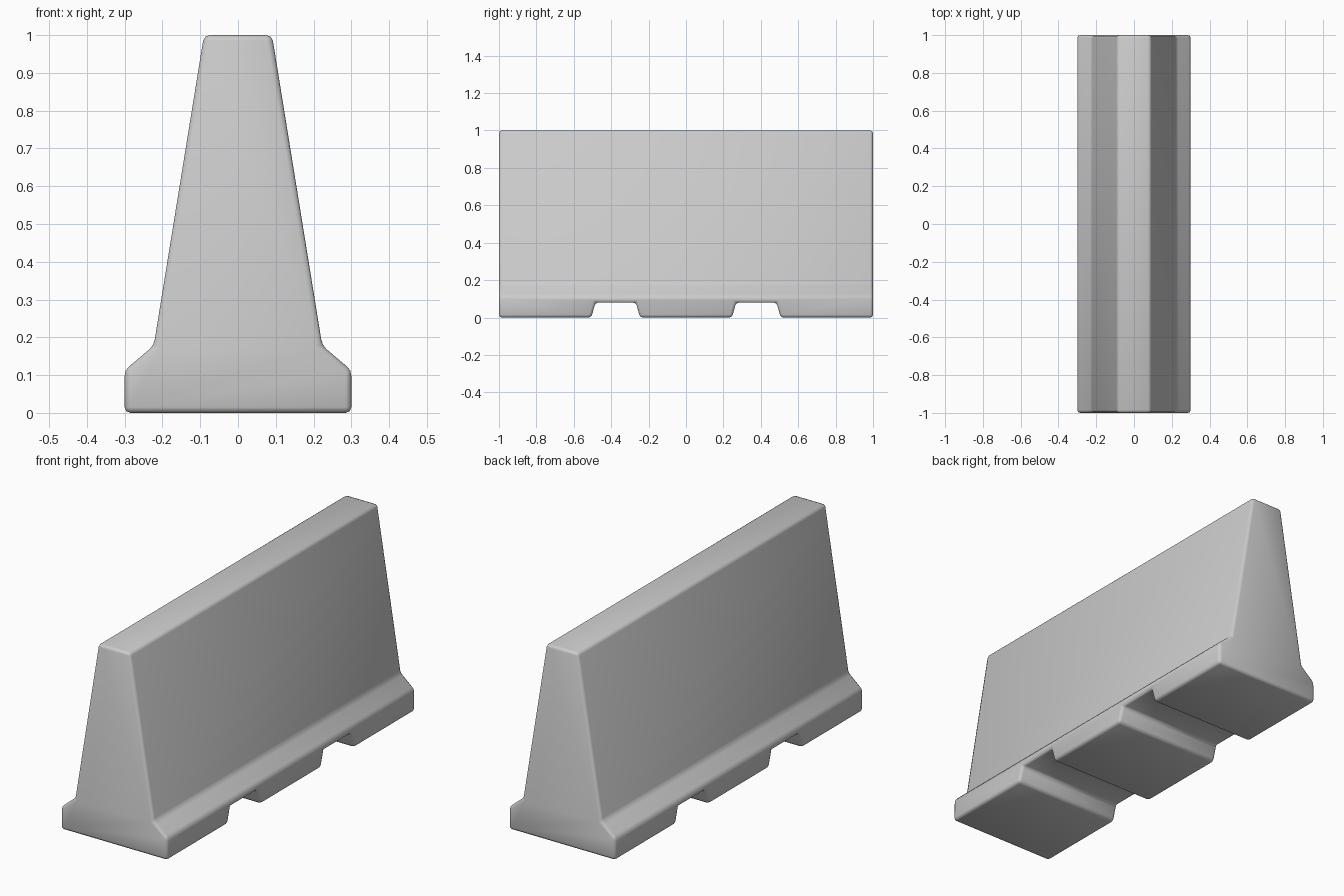
import bpy, bmesh
from mathutils import Vector

if "Cube" in bpy.data.objects:
    bpy.data.objects.remove(bpy.data.objects["Cube"])


def prism(name, points, direction):
    """Extrude a closed outline along a direction into a smooth-shaded solid."""
    bm = bmesh.new()
    face = bm.faces.new([bm.verts.new(p) for p in points])
    ext = bmesh.ops.extrude_face_region(bm, geom=[face])
    verts = [g for g in ext["geom"] if isinstance(g, bmesh.types.BMVert)]
    bmesh.ops.translate(bm, verts=verts, vec=Vector(direction))
    bmesh.ops.recalc_face_normals(bm, faces=bm.faces)
    for f in bm.faces:
        f.smooth = True
    mesh = bpy.data.meshes.new(name)
    bm.to_mesh(mesh)
    bm.free()
    obj = bpy.data.objects.new(name, mesh)
    bpy.context.collection.objects.link(obj)
    return obj


# Barrier body: mirrored cross-section swept along y
half = [(0.30, 0), (0.30, 0.113), (0.223, 0.178), (0.09, 1.0)]
outline = half + [(-x, z) for x, z in reversed(half)]
barrier = prism("concrete_barrier", [(x, -1, z) for x, z in outline], (0, 2, 0))

# Two tapered lifting slots through the foot
for side, label in ((-1, "front"), (1, "back")):
    slot = [(0.229, -0.06), (0.268, 0.08), (0.484, 0.08), (0.523, -0.06)]
    cutter = prism(label + "_slot_cutter",
                   [(-0.5, side * y, z) for y, z in slot], (1, 0, 0))
    cutter.hide_render = True
    cutter.display_type = 'WIRE'
    cut = barrier.modifiers.new(label + "_slot", 'BOOLEAN')
    cut.operation = 'DIFFERENCE'
    cut.solver = 'EXACT'
    cut.object = cutter

# Softened edges
bevel = barrier.modifiers.new("soft_edges", 'BEVEL')
bevel.width = 0.015
bevel.segments = 2
bevel.limit_method = 'ANGLE'
bevel.angle_limit = 0.4
